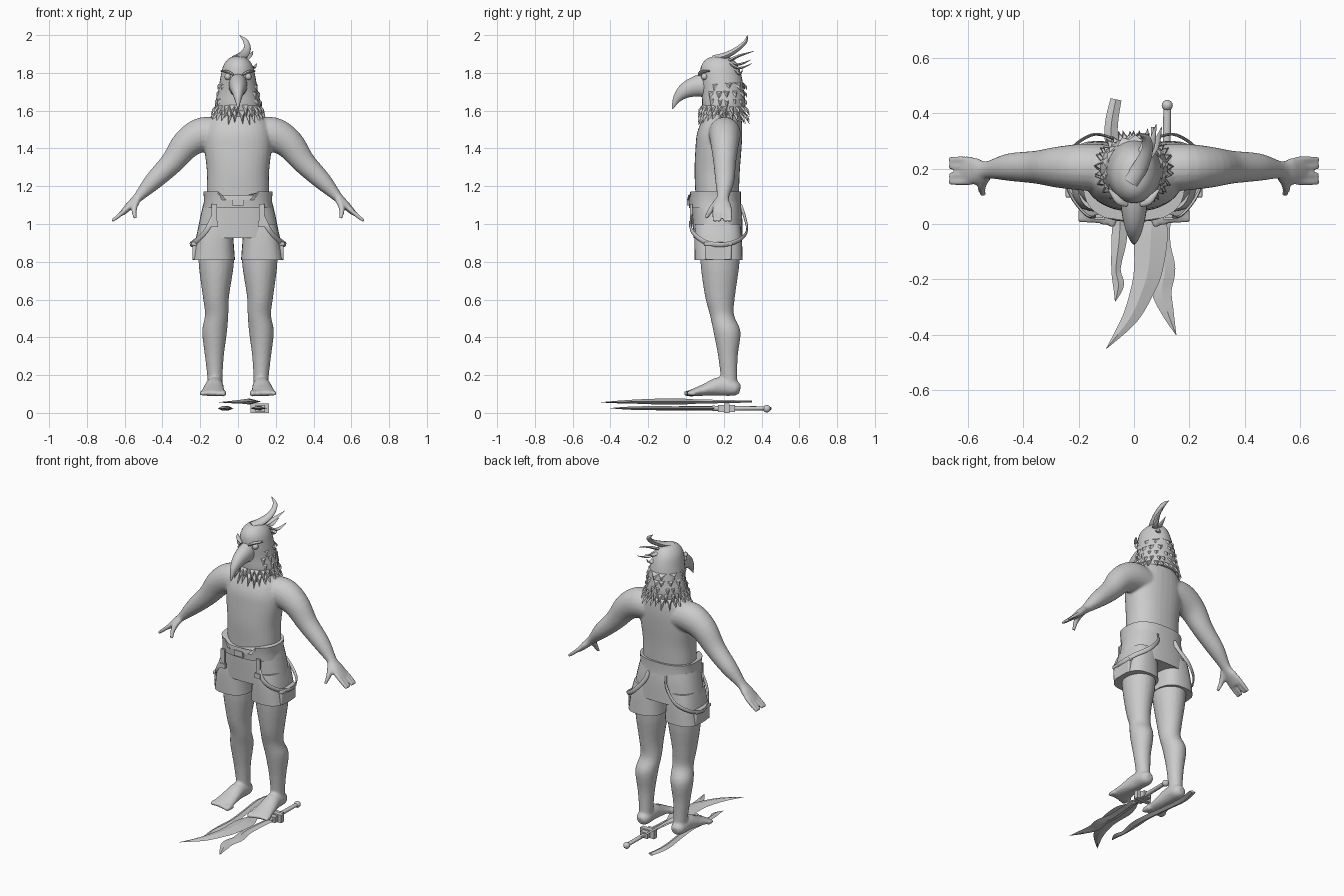
import bpy, bmesh, math, random
from mathutils import Vector, Matrix

random.seed(4)
if "Cube" in bpy.data.objects:
    bpy.data.objects.remove(bpy.data.objects["Cube"], do_unlink=True)

X, Y, Z = Vector((1, 0, 0)), Vector((0, 1, 0)), Vector((0, 0, 1))

grey = bpy.data.materials.new("plain grey")
grey.use_nodes = True
grey.diffuse_color = (.6, .6, .6, 1)
grey.node_tree.nodes["Principled BSDF"].inputs["Base Color"].default_value = (.6, .6, .6, 1)


def resample(points, steps):
    """Pass a smooth curve through the control points, radii included."""
    result = []
    last = len(points) - 1
    for i in range(last):
        p, q, r, s = (points[max(0, min(last, i + k))] for k in (-1, 0, 1, 2))
        for step in range(steps):
            t = step / steps
            result.append([b + .5 * t * (c - a + t * (2*a - 5*b + 4*c - d + t * (3*(b - c) + d - a)))
                           for a, b, c, d in zip(p, q, r, s)])
    result.append(list(points[-1]))
    return result


def tube(bm, points, side_axis, sides=20, steps=4, normal=None, power=1.0, mirror=False):
    """Skin rings along points of (x, y, z, side radius, other radius)."""
    path = resample(points, steps)
    centres = [Vector(p[:3]) for p in path]
    for flip in ((1, -1) if mirror else (1,)):
        rings = []
        for i, (centre, p) in enumerate(zip(centres, path)):
            ahead = centres[min(i + 1, len(path) - 1)]
            behind = centres[max(i - 1, 0)]
            tangent = normal or (ahead - behind).normalized()
            side = (side_axis - tangent * side_axis.dot(tangent)).normalized()
            other = tangent.cross(side)
            ring = []
            for k in range(sides):
                c, s = math.cos(math.tau * k / sides), math.sin(math.tau * k / sides)
                c = math.copysign(abs(c) ** power, c)
                s = math.copysign(abs(s) ** power, s)
                v = centre + side * c * max(p[3], .001) + other * s * max(p[4], .001)
                ring.append(bm.verts.new((v.x * flip, v.y, v.z)))
            rings.append(ring)
        for low, high in zip(rings, rings[1:]):
            for k in range(sides):
                n = (k + 1) % sides
                bm.faces.new((low[k], low[n], high[n], high[k]))
        bm.faces.new(rings[0])
        bm.faces.new(rings[-1])


def box(bm, centre, size, mirror=False):
    for flip in ((1, -1) if mirror else (1,)):
        place = Matrix.Translation((centre[0] * flip, centre[1], centre[2]))
        bmesh.ops.create_cube(bm, size=1, matrix=place @ Matrix.Diagonal((*size, 1)))


def ball(bm, centre, radius, mirror=False):
    for flip in ((1, -1) if mirror else (1,)):
        place = Matrix.Translation((centre[0] * flip, centre[1], centre[2]))
        bmesh.ops.create_uvsphere(bm, u_segments=16, v_segments=10, radius=radius, matrix=place)


def finish(name, bm, angle=40):
    bmesh.ops.recalc_face_normals(bm, faces=bm.faces)
    mesh = bpy.data.meshes.new(name)
    bm.to_mesh(mesh)
    bm.free()
    mesh.materials.append(grey)
    obj = bpy.data.objects.new(name, mesh)
    bpy.context.collection.objects.link(obj)
    bpy.ops.object.select_all(action='DESELECT')
    obj.select_set(True)
    bpy.context.view_layer.objects.active = obj
    bpy.ops.object.shade_smooth_by_angle(angle=math.radians(angle))
    return obj


# Bare body: torso, arms, hands, legs and feet fused into one skin
bm = bmesh.new()
tube(bm, [(0, .165, 1.0, .16, .11), (0, .165, 1.15, .165, .115), (0, .165, 1.28, .165, .12),
          (0, .172, 1.4, .178, .122), (0, .178, 1.48, .175, .12), (0, .19, 1.55, .15, .105),
          (0, .2, 1.6, .09, .085), (0, .2, 1.66, .07, .07)], X, sides=32, normal=Z, power=.88)
tube(bm, [(.08, .2, 1.47, .085, .08), (.18, .205, 1.475, .085, .092), (.27, .205, 1.425, .075, .08),
          (.35, .205, 1.325, .06, .062), (.45, .205, 1.225, .05, .048), (.53, .195, 1.14, .032, .026),
          (.57, .192, 1.1, .048, .022), (.615, .192, 1.055, .05, .014)], Y, mirror=True)
for y in (.15, .178, .206, .234):
    tube(bm, [(.59, y, 1.08, .012, .012), (.63, y, 1.045, .012, .012),
              (.668, y, 1.015, .009, .009)], Y, sides=10, mirror=True)
tube(bm, [(.535, .17, 1.125, .02, .018), (.55, .135, 1.08, .016, .016),
          (.545, .105, 1.03, .01, .01)], X, sides=10, mirror=True)
tube(bm, [(.115, .18, .95, .085, .1), (.115, .18, .8, .094, .104), (.117, .18, .62, .07, .08),
          (.113, .19, .52, .062, .064), (.124, .217, .43, .066, .072), (.125, .222, .3, .05, .052),
          (.122, .228, .18, .04, .044), (.123, .232, .11, .042, .046)], X, normal=Z, mirror=True)
tube(bm, [(.122, .287, .125, .02, .022), (.122, .26, .13, .043, .04), (.125, .18, .14, .048, .05),
          (.13, .1, .122, .058, .032), (.134, .03, .106, .067, .018),
          (.134, .015, .102, .062, .014)], X, mirror=True)
for i in range(5):
    x, r = .078 + .028 * i, .017 - .001 * i
    tube(bm, [(x, .05, .104, r, r), (x, .015, .104, r, r),
              (x, -.01 + .007 * i, .1, r * .7, r * .7)], X, sides=10, mirror=True)
body = finish("body", bm)
remesh = body.modifiers.new("fuse", 'REMESH')
remesh.mode = 'VOXEL'
remesh.voxel_size = .008
remesh.use_smooth_shade = True
relax = body.modifiers.new("relax", 'SMOOTH')
relax.factor, relax.iterations = .5, 4

# Shorts: hips plus two wide legs with a gap between them
bm = bmesh.new()
tube(bm, [(0, .16, 1.12, .18, .13), (0, .165, 1.05, .197, .132), (0, .17, .925, .222, .13)],
     X, sides=32, normal=Z, power=.8)
tube(bm, [(.115, .168, 1.0, .09, .12), (.124, .17, .92, .1, .126), (.129, .173, .81, .113, .127)],
     X, sides=28, normal=Z, power=.75, mirror=True)
finish("shorts", bm)

# Waistband, dipping in the middle of the front
bm = bmesh.new()
tube(bm, [(0, .155, 1.085, .184, .138), (0, .152, 1.13, .18, .139), (0, .15, 1.173, .184, .142)],
     X, sides=48, steps=2, normal=Z, power=.8)
for v in bm.verts:
    if v.co.z > 1.16 and abs(v.co.x) < .09 and v.co.y < .1:
        v.co.z -= .045
finish("waistband", bm)

bm = bmesh.new()
box(bm, (0, .012, 1.115), (.06, .016, .035))
box(bm, (.125, .028, 1.05), (.028, .012, .11), mirror=True)
box(bm, (.125, .026, 1.0), (.04, .018, .03), mirror=True)
finish("buckles", bm)

# Cargo pockets on the outer sides
bm = bmesh.new()
box(bm, (.223, .17, .855), (.036, .14, .09), mirror=True)
box(bm, (.226, .17, .895), (.042, .15, .02), mirror=True)
pockets = finish("side_pockets", bm)
bevel = pockets.modifiers.new("soft edges", 'BEVEL')
bevel.width, bevel.segments = .006, 2

# Straps drooping round each hip to the back
bm = bmesh.new()
tube(bm, [(.125, .032, 1.05, .013, .005), (.165, .028, .97, .013, .005), (.22, .09, .91, .013, .005),
          (.25, .18, .89, .013, .005), (.225, .27, .91, .013, .005), (.15, .322, .96, .013, .005),
          (.08, .31, 1.04, .013, .005), (.06, .288, 1.1, .013, .005)],
     Vector((.3, .1, 1)), sides=8, steps=6, mirror=True)
finish("hip_straps", bm)

# Bird head
bm = bmesh.new()
tube(bm, [(0, .2, 1.57, .115, .105), (0, .2, 1.63, .122, .114), (0, .195, 1.7, .106, .112),
          (0, .185, 1.78, .092, .11), (0, .178, 1.84, .077, .096), (0, .178, 1.878, .046, .062),
          (0, .18, 1.89, .008, .01)], X, sides=28, normal=Z)
finish("head", bm)

bm = bmesh.new()
tube(bm, [(0, .12, 1.735, .05, .07), (0, .06, 1.73, .047, .056), (0, 0, 1.708, .036, .042),
          (0, -.045, 1.667, .02, .024), (0, -.073, 1.608, .002, .002)], X)
finish("beak", bm, 60)

bm = bmesh.new()
ball(bm, (.054, .098, 1.78), .018, mirror=True)
finish("eyes", bm)
bm = bmesh.new()
tube(bm, [(.025, .07, 1.79, .008, .006), (.055, .085, 1.806, .014, .008),
          (.09, .125, 1.81, .004, .004)], Y, sides=10, mirror=True)
finish("brows", bm)

# Pointed feathers in rows round the neck and cheeks
bm = bmesh.new()
for z, count, length, flare in ((1.6, 24, .075, .45), (1.635, 22, .07, .45), (1.67, 16, .05, .35),
                                (1.71, 14, .045, .3), (1.75, 11, .04, .3)):
    for k in range(count):
        angle = math.tau * (k + random.uniform(.3, .7)) / count
        out = Vector((math.cos(angle), math.sin(angle), 0))
        if out.y < -.6 and z > 1.66:
            continue
        across = Z.cross(out)
        reach = .09 + max(0, 1.79 - z) * .18
        root = Vector((out.x * reach, .195 + out.y * .112, z))
        lean = (out * flare - Z * (1.1 - .3 * out.y)).normalized()
        half = .6 * math.pi * reach / count * 1.8
        size = length * random.uniform(.8, 1.15)
        left, right = (bm.verts.new(root + across * w - out * .008) for w in (-half, half))
        ridge = bm.verts.new(root + lean * size * .45 + out * .008)
        tip = bm.verts.new(root + lean * size)
        for trio in ((left, ridge, tip), (right, tip, ridge), (left, right, ridge), (left, tip, right)):
            bm.faces.new(trio)
finish("neck_feathers", bm, 20)

# Curled crest with smaller plumes behind it
bm = bmesh.new()
tube(bm, [(-.01, .15, 1.875, .03, .02), (.025, .21, 1.892, .028, .018), (.048, .27, 1.925, .02, .014),
          (.042, .315, 1.965, .014, .01), (.008, .325, 2.0, .001, .001)], X, sides=10)
for x, y, z in ((.08, .36, 1.915), (.1, .35, 1.85), (.05, .345, 1.87), (.07, .3, 1.82)):
    tube(bm, [(x * .3, .22, 1.86, .016, .01), (x * .75, .28, z - .025, .015, .007),
              (x, y, z, .001, .001)], X, sides=8)
finish("crest", bm)

# Large curved sword on top of the pile
bm = bmesh.new()
tube(bm, [(.07, .35, .06, .008, .005), (.066, .12, .06, .014, .01), (.062, .04, .06, .04, .012),
          (.062, -.03, .06, .06, .016), (.052, -.16, .06, .052, .015), (.03, -.24, .06, .042, .012),
          (-.015, -.34, .058, .028, .008), (-.1, -.45, .056, .001, .001)], X, sides=4, steps=5)
finish("curved_sword", bm, 25)

# Forked sword with guard and round pommel
bm = bmesh.new()
tube(bm, [(.118, .15, .025, .024, .01), (.1, -.05, .025, .03, .01), (.113, -.16, .025, .036, .011),
          (.1, -.24, .025, .036, .01), (.122, -.32, .025, .022, .007),
          (.152, -.4, .025, .001, .001)], X, sides=4, steps=5)
finish("forked_blade", bm, 25)
bm = bmesh.new()
tube(bm, [(.116, .14, .024, .014, .014), (.12, .42, .024, .014, .01)], X, sides=12)
box(bm, (.115, .215, .025), (.1, .03, .05))
box(bm, (.117, .215, .024), (.05, .09, .036))
ball(bm, (.12, .428, .022), .02)
finish("forked_sword_handle", bm)

# Wavy sword
bm = bmesh.new()
tube(bm, [(-.065, .45, .024, .02, .008), (-.083, .34, .024, .024, .012), (-.07, .2, .024, .022, .012),
          (-.052, .05, .024, .024, .012), (-.053, -.05, .024, .028, .011),
          (-.065, -.16, .024, .017, .01), (-.056, -.22, .024, .02, .008),
          (-.068, -.28, .024, .001, .001)], X, sides=4, steps=5)
finish("wavy_sword", bm, 25)
